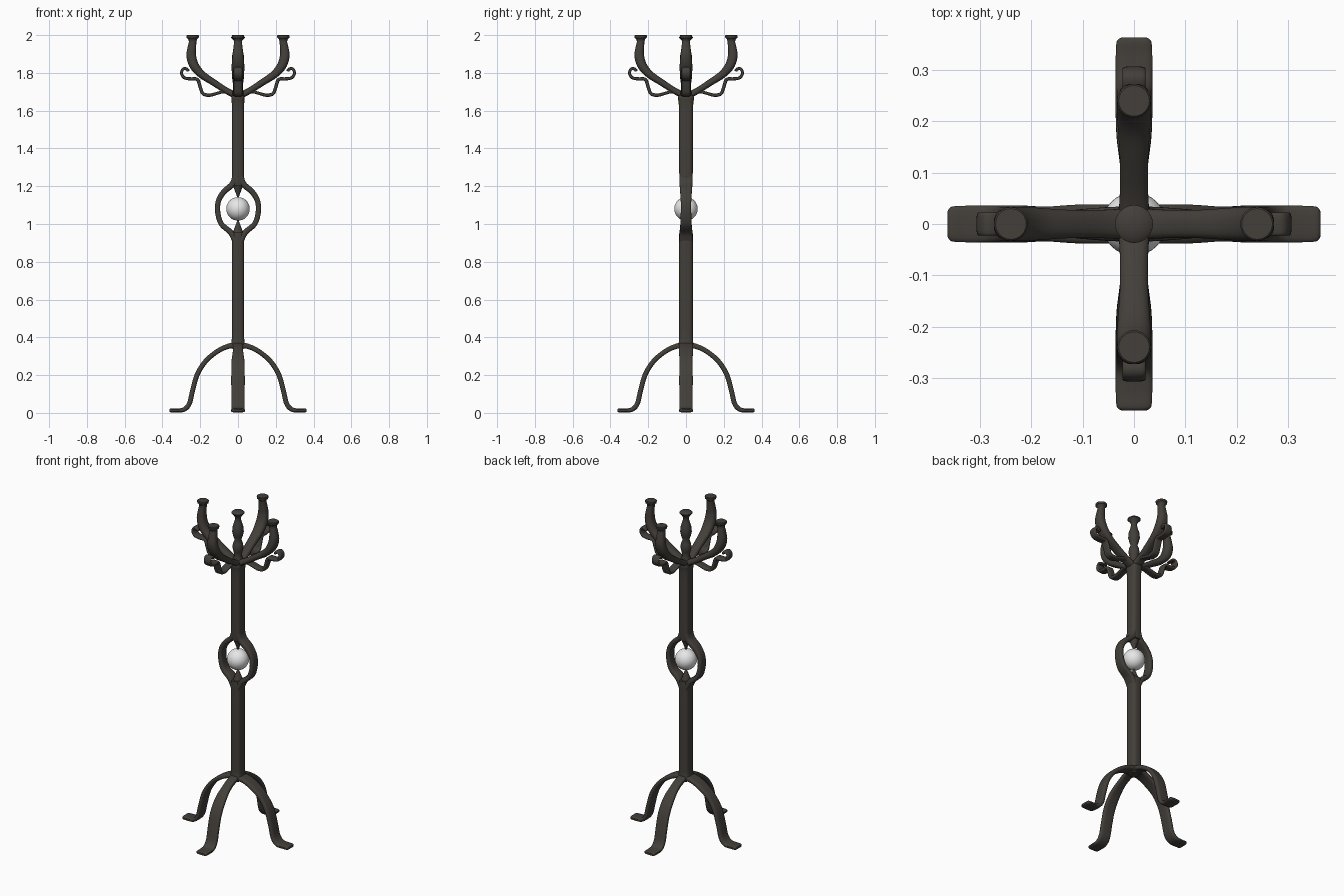
import bpy, bmesh, math
from mathutils import Vector


def material(name, rgb):
    m = bpy.data.materials.new(name)
    m.diffuse_color = (*rgb, 1)
    return m


IRON = material("dark iron", (0.056, 0.049, 0.042))
WHITE = material("white ball", (0.8, 0.8, 0.8))


def finish(bm, name, mat):
    bmesh.ops.recalc_face_normals(bm, faces=bm.faces)
    me = bpy.data.meshes.new(name)
    bm.to_mesh(me)
    bm.free()
    me.materials.append(mat)
    ob = bpy.data.objects.new(name, me)
    bpy.context.collection.objects.link(ob)
    bpy.context.view_layer.objects.active = ob
    ob.select_set(True)
    bpy.ops.object.shade_smooth_by_angle(angle=math.radians(40))
    ob.select_set(False)
    return ob


def skin(bm, rings):
    n = len(rings[0])
    for a, b in zip(rings, rings[1:]):
        for i in range(n):
            bm.faces.new((a[i], a[(i + 1) % n], b[(i + 1) % n], b[i]))
    bm.faces.new(rings[0])
    bm.faces.new(rings[-1])


def smooth_path(pts, steps=5):
    # Catmull-Rom through (r, z, half width, half thickness)
    v = [Vector(p) for p in pts]
    v = [v[0] * 2 - v[1]] + v + [v[-1] * 2 - v[-2]]
    out = []
    for a, b, c, d in zip(v, v[1:], v[2:], v[3:]):
        for k in range(steps):
            t = k / steps
            out.append(0.5 * (2 * b + (c - a) * t + (2 * a - 5 * b + 4 * c - d) * t * t
                              + (3 * b - a - 3 * c + d) * t ** 3))
    out.append(v[-2])
    return out


def sweep(name, pts, angle, power=0.5, sides=16):
    # bar following a path in the vertical plane at the given angle
    path = smooth_path(pts)
    u = Vector((math.cos(angle), math.sin(angle), 0))
    w = Vector((-math.sin(angle), math.cos(angle), 0))
    up = Vector((0, 0, 1))
    bm = bmesh.new()
    rings = []
    for i, p in enumerate(path):
        q, r = path[max(i - 1, 0)], path[min(i + 1, len(path) - 1)]
        t = Vector((r[0] - q[0], r[1] - q[1])).normalized()
        nrm = -t.y * u + t.x * up
        ring = []
        for k in range(sides):
            a = 2 * math.pi * (k + 0.5) / sides
            c, s = math.cos(a), math.sin(a)
            c = math.copysign(abs(c) ** power, c)
            s = math.copysign(abs(s) ** power, s)
            ring.append(bm.verts.new(u * p[0] + up * p[1] + w * (c * p[2]) + nrm * (s * p[3])))
        rings.append(ring)
    skin(bm, rings)
    return finish(bm, name, IRON)


def lathe(name, prof, x=0, y=0, sides=24):
    bm = bmesh.new()
    rings = [[bm.verts.new((x + r * math.cos(2 * math.pi * k / sides),
                            y + r * math.sin(2 * math.pi * k / sides), z))
              for k in range(sides)] for r, z in prof]
    skin(bm, rings)
    return finish(bm, name, IRON)


# Pole, lower and upper (half width in y, half thickness in x)
sweep("lower_pole", [(0, 0.335, .03, .026), (0, 0.36, .042, .04), (0, 0.40, .037, .033),
                     (0, 0.65, .037, .033), (0, 0.90, .037, .033), (0, 0.955, .036, .03)], 0, 0.6)
sweep("upper_pole", [(0, 1.205, .034, .03), (0, 1.25, .036, .033), (0, 1.45, .037, .033),
                     (0, 1.62, .038, .033), (0, 1.67, .044, .035), (0, 1.69, .036, .03)], 0, 0.6)

# Open cage around the ball, with two spikes
for n, a in (("right", 0), ("left", math.pi)):
    sweep("cage_bar_" + n, [(.014, 1.25, .035, .016), (.03, 1.21, .034, .016),
                            (.075, 1.17, .031, .015), (.104, 1.12, .028, .014),
                            (.107, 1.06, .028, .014), (.088, 1.00, .030, .014),
                            (.04, .957, .034, .015), (.014, .91, .036, .016)], a)
lathe("upper_spike", [(.03, 1.22), (.022, 1.19), (.002, 1.137)])
lathe("lower_spike", [(.03, .94), (.022, .97), (.002, 1.023)])

# Ball
bm = bmesh.new()
bmesh.ops.create_uvsphere(bm, u_segments=32, v_segments=20, radius=0.062)
bmesh.ops.translate(bm, verts=bm.verts, vec=(0, 0, 1.08))
finish(bm, "ball", WHITE)

# Legs, arms and coat hooks in four directions
CAP = [(.02, 1.95), (.02, 1.968), (.025, 1.98), (.032, 1.986), (.033, 1.997), (.03, 2.0)]
for i, side in enumerate(("right", "back", "left", "front")):
    a = i * math.pi / 2
    w = .038 if i % 2 == 0 else .027
    sweep("leg_" + side, [(.0, .355, w, .018), (.05, .353, w, .014), (.11, .325, w, .013),
                          (.17, .275, .034, .013), (.215, .205, .036, .013),
                          (.24, .12, .036, .013), (.257, .05, .036, .013),
                          (.285, .018, .036, .012), (.325, .013, .036, .010),
                          (.355, .013, .034, .010), (.363, .013, .026, .006)], a)
    sweep("arm_" + side, [(.0, 1.675, .032, .018), (.06, 1.705, .028, .017),
                          (.13, 1.75, .028, .018), (.19, 1.79, .032, .021),
                          (.23, 1.835, .034, .025), (.247, 1.885, .030, .026),
                          (.245, 1.93, .025, .023), (.24, 1.965, .021, .02),
                          (.24, 1.98, .022, .022)], a, 0.8)
    lathe("arm_cap_" + side, CAP, .24 * math.cos(a), .24 * math.sin(a))
    sweep("hook_" + side, [(.02, 1.68, .02, .010), (.07, 1.70, .022, .009),
                           (.11, 1.692, .023, .008), (.15, 1.682, .023, .009),
                           (.185, 1.69, .023, .009), (.20, 1.725, .023, .009),
                           (.215, 1.765, .023, .009), (.25, 1.768, .023, .009),
                           (.285, 1.775, .023, .008), (.299, 1.80, .023, .008),
                           (.288, 1.822, .023, .008), (.268, 1.818, .023, .008),
                           (.264, 1.808, .022, .007)], a)

# Turned centre finial
lathe("finial", [(.034, 1.67), (.03, 1.70), (.02, 1.725), (.026, 1.75), (.032, 1.775),
                 (.027, 1.80), (.019, 1.82), (.027, 1.845), (.033, 1.87), (.03, 1.90),
                 (.021, 1.93), (.016, 1.95), (.02, 1.968), (.031, 1.98), (.037, 1.986),
                 (.037, 1.99), (.028, 1.997), (.01, 2.0)])
